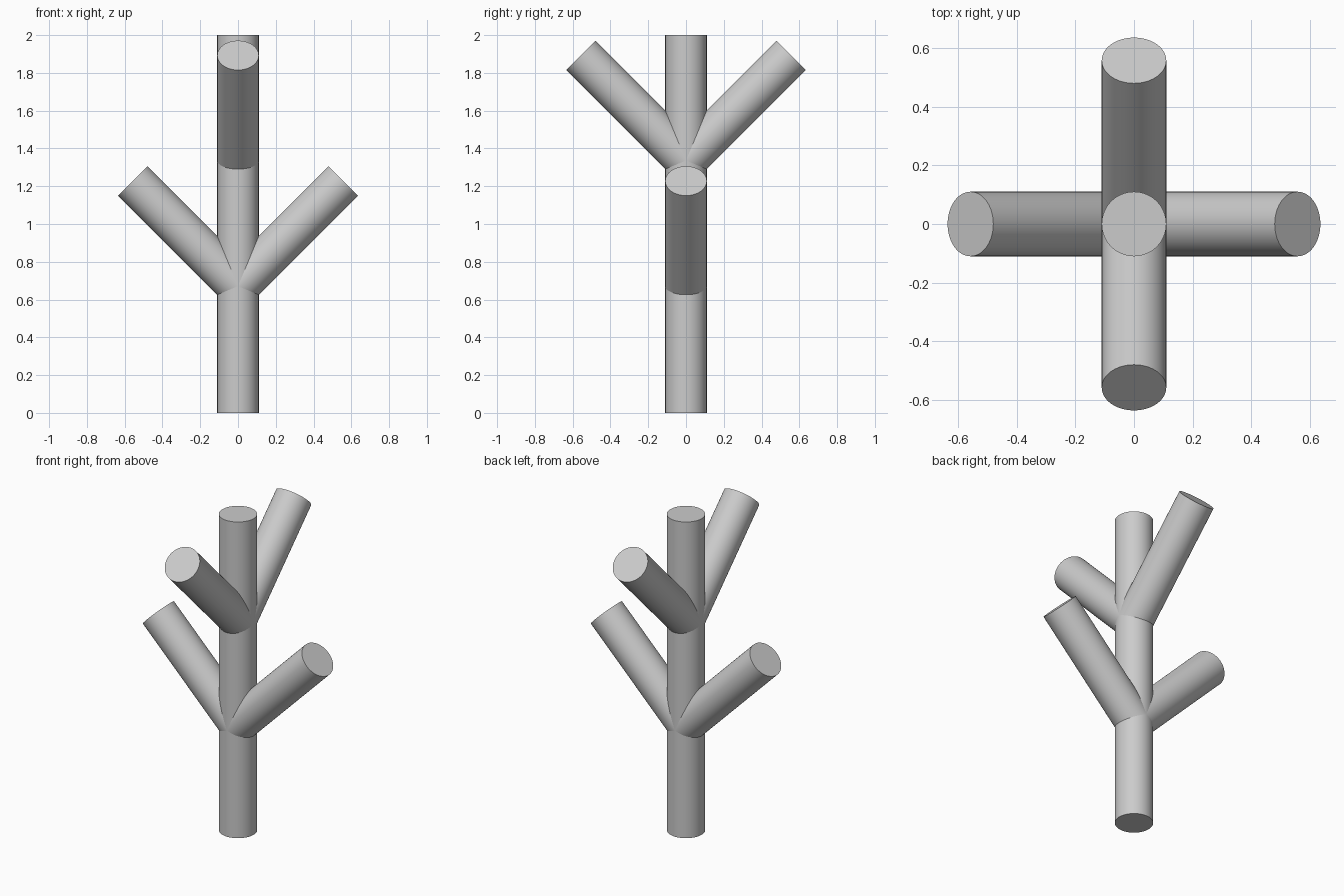
import bpy
import math
from mathutils import Vector

cube = bpy.data.objects.get("Cube")
if cube:
    bpy.data.objects.remove(cube, do_unlink=True)

RADIUS = 0.11
HEIGHT = 2.0
REACH = 0.557  # horizontal distance from trunk axis to branch tip centre

grey = bpy.data.materials.new("plain grey")
grey.use_nodes = True
colour = (0.6, 0.6, 0.6, 1)
grey.diffuse_color = colour
grey.node_tree.nodes["Principled BSDF"].inputs["Base Color"].default_value = colour


def rod(name, start, end):
    """Round rod with flat ends between two points."""
    start, end = Vector(start), Vector(end)
    axis = end - start
    bpy.ops.mesh.primitive_cylinder_add(
        vertices=64, radius=RADIUS, depth=axis.length, location=(start + end) / 2,
        rotation=axis.to_track_quat("Z", "Y").to_euler())
    obj = bpy.context.object
    obj.name = name
    obj.data.materials.append(grey)
    bpy.ops.object.shade_smooth_by_angle(angle=math.radians(30))
    return obj


# Upright trunk
rod("trunk", (0, 0, 0), (0, 0, HEIGHT))

# Two pairs of branches rising at 45 degrees from the trunk axis
LOWER, UPPER = 0.671, 1.336
for name, dx, dy, z in (
        ("lower_left_branch", 1, 0, LOWER),
        ("lower_right_branch", -1, 0, LOWER),
        ("upper_front_branch", 0, -1, UPPER),
        ("upper_back_branch", 0, 1, UPPER)):
    rod(name, (0, 0, z), (dx * REACH, dy * REACH, z + REACH))
